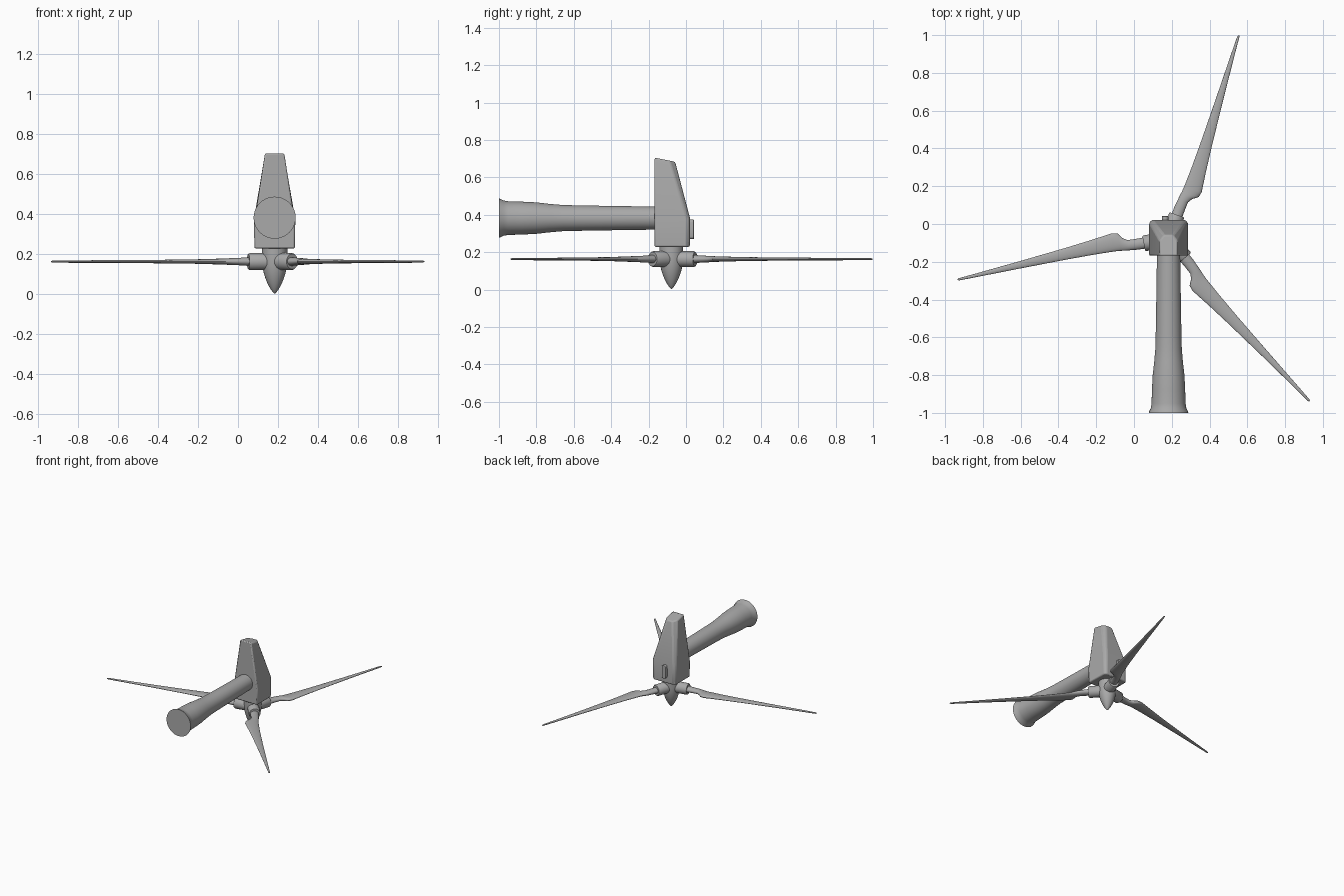
import bpy, bmesh, math
from mathutils import Vector, Matrix

cube = bpy.data.objects.get("Cube")
if cube:
    bpy.data.objects.remove(cube, do_unlink=True)

grey = bpy.data.materials.new("plain grey")
grey.use_nodes = True
colour = (0.4, 0.4, 0.4, 1)
grey.diffuse_color = colour
grey.node_tree.nodes["Principled BSDF"].inputs["Base Color"].default_value = colour

HUB = Vector((0.183, -0.078, 0.163))


def loft(name, rings, matrix=Matrix(), bevel=0, angle=35):
    """Skin equal-length rings of points into a closed solid."""
    bm = bmesh.new()
    loops = [[bm.verts.new(p) for p in ring] for ring in rings]
    n = len(loops[0])
    for a, b in zip(loops, loops[1:]):
        for i in range(n):
            j = (i + 1) % n
            bm.faces.new((a[i], a[j], b[j], b[i]))
    bm.faces.new(loops[0])
    bm.faces.new(loops[-1])
    bmesh.ops.recalc_face_normals(bm, faces=bm.faces)
    mesh = bpy.data.meshes.new(name)
    bm.to_mesh(mesh)
    bm.free()
    mesh.materials.append(grey)
    ob = bpy.data.objects.new(name, mesh)
    bpy.context.collection.objects.link(ob)
    ob.matrix_world = matrix
    if bevel:
        mod = ob.modifiers.new("soft edges", "BEVEL")
        mod.width, mod.segments = bevel, 2
    bpy.ops.object.select_all(action="DESELECT")
    ob.select_set(True)
    bpy.context.view_layer.objects.active = ob
    bpy.ops.object.shade_smooth_by_angle(angle=math.radians(angle))
    return ob


def ellipse(x, y, z, rx, ry, n=32):
    return [(x + rx * math.cos(i * math.tau / n), y + ry * math.sin(i * math.tau / n), z)
            for i in range(n)]


def turned(name, profile, matrix, n=40):
    """Round solid from (height, radius) pairs along local z."""
    return loft(name, [ellipse(0, 0, h, r, r, n) for h, r in profile], matrix)


# Tower with flared foot, running toward the nacelle
tower_profile = [(0, 0.105), (0.01, 0.102), (0.025, 0.094), (0.05, 0.09), (0.12, 0.088),
                 (0.2, 0.084), (0.27, 0.076), (0.34, 0.07), (0.42, 0.068), (0.6, 0.065),
                 (0.87, 0.061)]
turned("tower", tower_profile,
       Matrix.Translation((HUB.x, -1, 0.382)) @ Matrix.Rotation(-math.pi / 2, 4, "X"))


# Nacelle: tapered housing with chamfered rear corners
def housing_ring(half, back, chamfer_x, chamfer_y, z, z_back):
    front = -0.168
    pts = [(-half, front), (half, front), (half, back - chamfer_y),
           (half - chamfer_x, back), (chamfer_x - half, back), (-half, back - chamfer_y)]
    return [(HUB.x + x, y, z + (z_back - z) * (y - front) / (back - front)) for x, y in pts]


loft("nacelle", [
    housing_ring(0.101, 0.020, 0.016, 0.016, 0.228, 0.228),
    housing_ring(0.103, 0.022, 0.016, 0.016, 0.350, 0.380),
    housing_ring(0.048, -0.058, 0.024, 0.030, 0.705, 0.683)], bevel=0.008, angle=30)

# Rounded hatch on the back of the nacelle
hatch = []
for depth in (0.0, 0.03):
    ring = []
    for i in range(24):
        a = (i + 0.5) * math.tau / 24
        ring.append((0.017 * math.cos(a),
                     0.017 * math.sin(a) + math.copysign(0.036, math.sin(a)), depth))
    hatch.append(ring)
loft("rear_hatch", hatch,
     Matrix.Translation((0.165, 0.012, 0.322)) @ Matrix.Rotation(-math.pi / 2, 4, "X"),
     bevel=0.003)

# Pointed spinner
spinner = [(0.235 * t, 0.063 * math.sin(min(1, t / 0.72) * math.pi / 2) ** 0.72)
           for t in (0.004, 0.015, 0.04, 0.08, 0.14, 0.22, 0.32, 0.44, 0.58, 0.72, 0.86, 1)]
turned("spinner", spinner, Matrix.Translation((HUB.x, HUB.y, 0.003)))

# Blade stations: distance, trailing edge, leading edge, half thickness
stations = [(0.10, -0.029, 0.031, 0.024), (0.17, -0.026, 0.032, 0.019),
            (0.215, -0.021, 0.034, 0.017), (0.24, -0.018, 0.050, 0.016),
            (0.26, -0.015, 0.078, 0.015), (0.29, -0.012, 0.085, 0.014),
            (0.40, -0.008, 0.071, 0.011), (0.55, -0.006, 0.055, 0.009),
            (0.80, -0.006, 0.032, 0.007), (1.05, -0.007, 0.011, 0.006),
            (1.13, -0.007, 0.005, 0.005), (1.138, -0.004, 0.002, 0.002)]

for k in range(3):
    spin = Matrix.Translation(HUB) @ Matrix.Rotation(math.radians(70.9 + 120 * k), 4, "Z")
    # Local z outward, local x clockwise in the rotor plane
    axis = spin @ Matrix.Rotation(math.pi / 2, 4, "Y")
    turned(f"blade_collar_{k + 1}", [(0, 0.042), (0.128, 0.042), (0.134, 0.038)], axis, 32)
    rings = [[(s, -y, z) for y, z, s in
              ellipse((lo + hi) / 2, 0, s, (hi - lo) / 2, t, 24)]
             for s, lo, hi, t in stations]
    loft(f"blade_{k + 1}", rings, spin)
